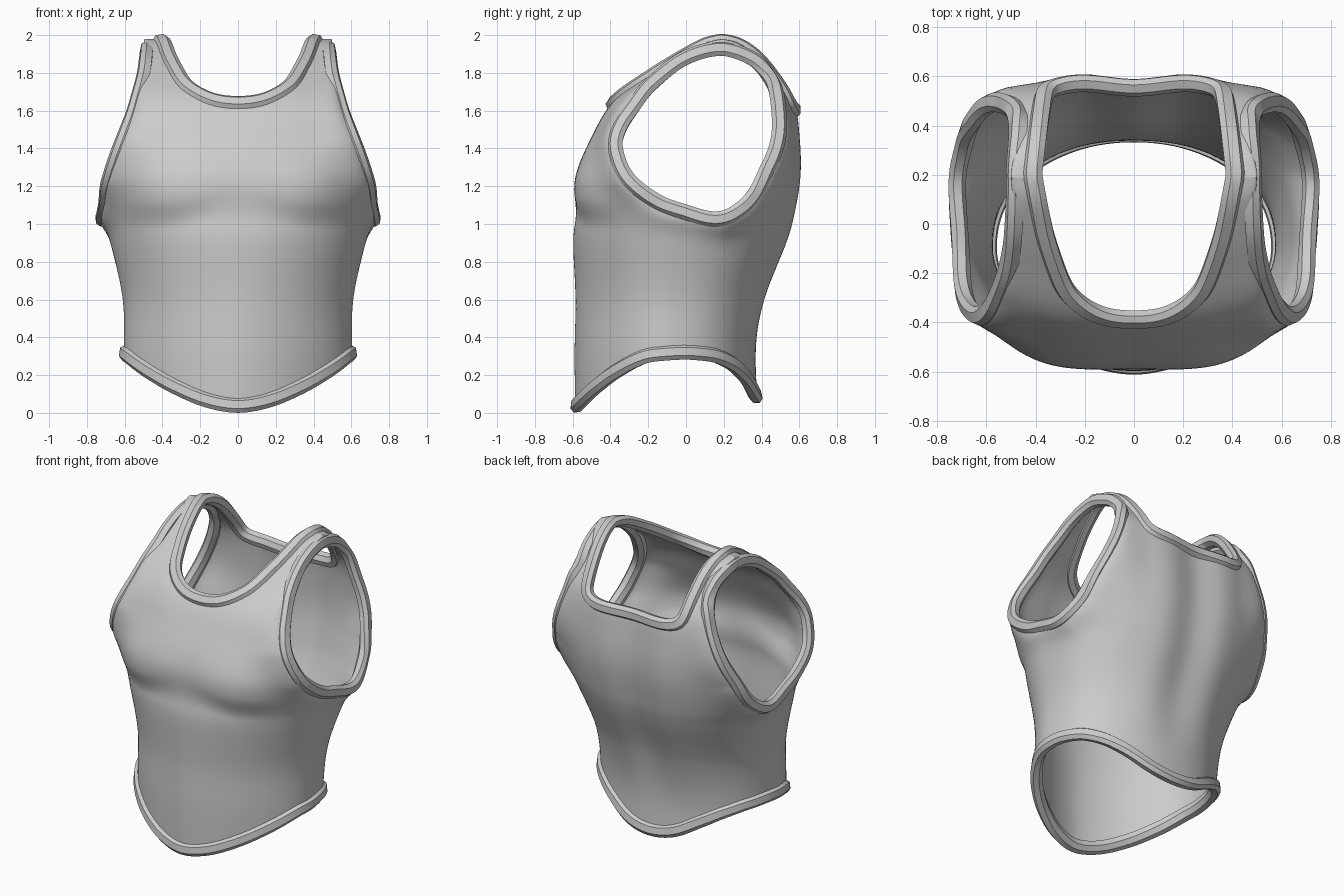
import bpy, bmesh, math
from math import exp, sin, cos, pi, hypot, atan2, sqrt
from mathutils import Vector

if "Cube" in bpy.data.objects:
    bpy.data.objects.remove(bpy.data.objects["Cube"])

SEGMENTS, STEPS = 160, 9

# Torso sections: height, half width, front, back, squareness
SECTIONS = [
    (-.06, .605, -.585, .39, 2.15), (.3, .605, -.59, .37, 2.2),
    (.6, .61, -.585, .42, 2.3), (.9, .675, -.597, .53, 2.5),
    (1.05, .715, -.583, .57, 2.65), (1.25, .755, -.582, .6, 2.8),
    (1.45, .755, -.505, .595, 3), (1.65, .67, -.385, .565, 3.2),
    (1.8, .6, -.19, .48, 3.2), (1.9, .56, -.03, .39, 3.2),
    (1.96, .53, .09, .29, 3.2), (1.98, .5, .19, .19, 3.2)]

# Opening outlines
ARM_CENTRE = (.06, 1.47)
ARM_HOLE = [(.2, 1.925), (.02, 1.885), (-.13, 1.78), (-.27, 1.62), (-.375, 1.44),
            (-.32, 1.26), (-.2, 1.155), (0, 1.07), (.19, 1.025), (.32, 1.11),
            (.415, 1.28), (.485, 1.6), (.46, 1.75), (.37, 1.86)]
ARM_REACH = [(1.02, .73), (1.1, .712), (1.2, .705), (1.3, .675), (1.4, .64),
             (1.6, .56), (1.8, .505), (1.93, .49)]
NECK_WIDTH = [(-.45, .15), (-.38, .2), (-.28, .295), (-.05, .36),
              (.2, .41), (.4, .385), (.6, .36)]
HEM = [(-.59, .03), (-.5, .12), (-.4, .2), (-.3, .26), (-.2, .305), (0, .32),
       (.15, .305), (.25, .26), (.32, .19), (.38, .08)]

# Rim section: distance into the opening, distance out of the surface
RIM = [(-.045, -.005), (-.03, .022), (.012, .028), (.035, .01),
       (.03, -.025), (0, -.045), (-.035, -.04)]

def table(points, x):
    x = min(max(x, points[0][0]), points[-1][0])
    for (x0, y0), (x1, y1) in zip(points, points[1:]):
        if x <= x1:
            return y0 + (y1 - y0) * (x - x0) / (x1 - x0)

def smoothstep(lo, hi, x):
    t = min(max((x - lo) / (hi - lo), 0), 1)
    return t * t * (3 - 2 * t)

def catmull(p0, p1, p2, p3, t):
    return [.5 * (2 * b + (c - a) * t + (2 * a - 5 * b + 4 * c - d) * t ** 2
                  + (3 * b - a - 3 * c + d) * t ** 3)
            for a, b, c, d in zip(p0, p1, p2, p3)]

def section_rows():
    s = [SECTIONS[0]] + SECTIONS + [SECTIONS[-1]]
    for i in range(len(SECTIONS) - 1):
        for k in range(STEPS):
            yield catmull(*s[i:i + 4], k / STEPS)
    yield SECTIONS[-1]

# Signed fields: negative inside each opening
def polar(y, z):
    y, z = y - ARM_CENTRE[0], z - ARM_CENTRE[1]
    return atan2(z, y), hypot(y, z)

ring = sorted(polar(*p) for p in ARM_HOLE)
ARM_RADIUS = [(a + turn, r) for turn in (-2 * pi, 0, 2 * pi) for a, r in ring]

def arm_field(p):
    angle, r = polar(p.y, p.z)
    return r - table(ARM_RADIUS, angle)

def neck_field(p):
    low = (1.63 if p.y < 0 else 1.605) - p.z
    side = abs(p.x) - table(NECK_WIDTH, p.y)
    rounding = .008 - .006 * smoothstep(-.3, 0, p.y)
    return .5 * (low + side + sqrt((low - side) ** 2 + rounding))

def hem_field(p):
    return p.z - table(HEM, p.y)

def torso_point(row, angle):
    z, half, front, back, n = row
    c, s = cos(angle), sin(angle)
    if s < 0:
        n *= .8 + .2 * smoothstep(1.3, 1.75, z)
    r = (abs(c) ** n + abs(s) ** n) ** (-1 / n)
    x, y = half * r * c, (front + back) / 2 + (back - front) / 2 * r * s
    if s < 0:
        # Chest muscles with a crease below
        crease = .97 + .08 * exp(-(x / .2) ** 2)
        chest = smoothstep(crease, crease + .16, z) * (1 - smoothstep(1.15, 1.5, z))
        y -= .04 * chest * exp(-((abs(x) - .42) / .25) ** 2) * smoothstep(0, .5, -s)
    else:
        # Spine groove between the shoulder blades
        groove = smoothstep(.2, .8, z) * (1 - smoothstep(1.65, 1.85, z)) * smoothstep(0, .5, s)
        y += groove * (.013 * exp(-((abs(x) - .22) / .13) ** 2) - .02 * exp(-(x / .13) ** 2))
    # Settle the sides onto the armhole outline
    pull = exp(-(max(arm_field(Vector((x, y, z))), 0) / .08) ** 2)
    pull *= smoothstep(.36, .46, abs(x))
    reach = table(ARM_REACH, z) - .025 * smoothstep(.2, .45, y)
    width = abs(x) + (reach - abs(x)) * pull
    return Vector((math.copysign(width, x), y, z))

def cut(bm, field):
    value = {}
    for v in bm.verts:
        f = field(v.co)
        value[v] = f if abs(f) > 1e-4 else 1e-4
    seam = []
    for e in list(bm.edges):
        a, b = e.verts
        fa, fb = value[a], value[b]
        if fa * fb < 0:
            new = bmesh.utils.edge_split(e, a, fa / (fa - fb))[1]
            value[new] = 0
            seam.append(new)
    bmesh.ops.connect_verts(bm, verts=seam)
    inside = [f for f in bm.faces if any(value[v] < 0 for v in f.verts)]
    bmesh.ops.delete(bm, geom=inside, context='FACES')

def open_loops(bm):
    bm.normal_update()
    todo = {v for e in bm.edges if e.is_boundary for v in e.verts}
    while todo:
        v, loop = todo.pop(), []
        while v:
            todo.discard(v)
            inner = sum((f.calc_center_median() for f in v.link_faces), Vector())
            loop.append((v.co.copy(), v.normal.copy(), inner / len(v.link_faces)))
            near = [e.other_vert(v) for e in v.link_edges if e.is_boundary]
            v = next((w for w in near if w in todo), None)
        yield loop

def add_object(name, bm, angle):
    mesh = bpy.data.meshes.new(name)
    bm.to_mesh(mesh)
    bm.free()
    mesh.shade_smooth()
    mesh.set_sharp_from_angle(angle=math.radians(angle))
    obj = bpy.data.objects.new(name, mesh)
    bpy.context.collection.objects.link(obj)
    return obj

def grid_faces(bm, rows, wrap):
    n = len(rows[0])
    for a, b in zip(rows, rows[1:] + rows[:1] if wrap else rows[1:]):
        for j in range(n):
            k = (j + 1) % n
            bm.faces.new((a[j], a[k], b[k], b[j]))

def build_rim(name, pts):
    count = len(pts)
    for _ in range(10):
        pts = [[(a + 2 * b + c) / 4 for a, b, c in
                zip(pts[i - 1], pts[i], pts[(i + 1) % count])] for i in range(count)]
    frames = []
    for i, (p, n, inner) in enumerate(pts):
        tangent = (pts[(i + 1) % count][0] - pts[i - 1][0]).normalized()
        normal = (n - tangent * n.dot(tangent)).normalized()
        frames.append((p, normal, tangent.cross(normal)))
    facing = sum(f[2].dot(p[0] - p[2]) for f, p in zip(frames, pts))
    sign = math.copysign(1, facing)
    bm = bmesh.new()
    rows = [[bm.verts.new(p + side * sign * u + normal * v) for u, v in RIM]
            for p, normal, side in frames]
    grid_faces(bm, rows, True)
    bmesh.ops.recalc_face_normals(bm, faces=bm.faces)
    add_object(name, bm, 35)

# Torso shell with its openings
bm = bmesh.new()
rows = [[bm.verts.new(torso_point(row, 2 * pi * (j + .5) / SEGMENTS))
         for j in range(SEGMENTS)] for row in section_rows()]
grid_faces(bm, rows, False)
bmesh.ops.remove_doubles(bm, verts=bm.verts, dist=1e-5)
for field in (arm_field, neck_field, hem_field):
    cut(bm, field)
loops = list(open_loops(bm))
shell = add_object("torso_shell", bm, 60)
wall = shell.modifiers.new("wall", 'SOLIDIFY')
wall.thickness, wall.offset = .03, -1

# Raised rims round every opening
for loop in loops:
    middle = sum((p[0] for p in loop), Vector()) / len(loop)
    if abs(middle.x) > .3:
        name = "left_arm_rim" if middle.x > 0 else "right_arm_rim"
    else:
        name = "neck_rim" if middle.z > 1 else "hem_rim"
    build_rim(name, loop)
